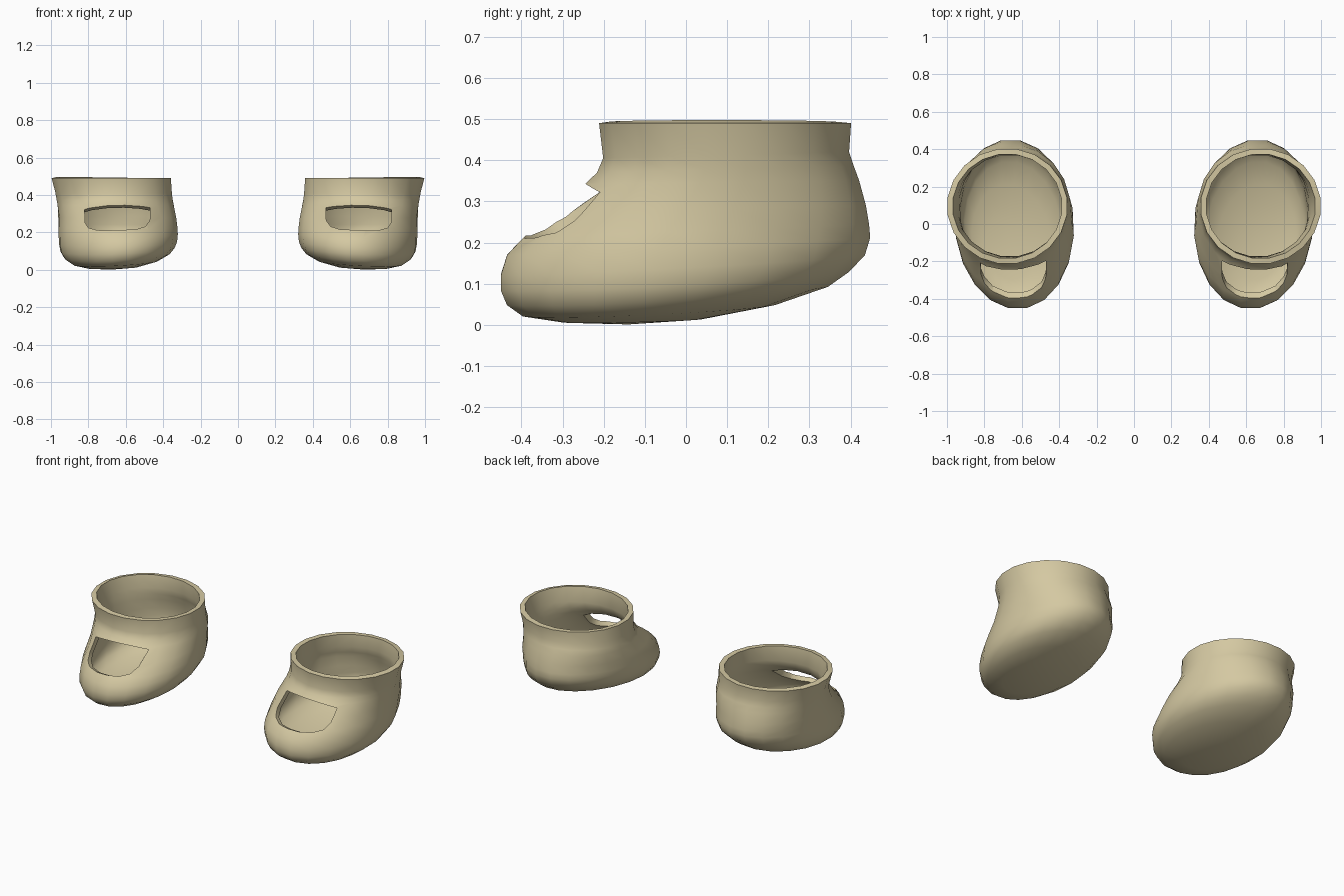
import bpy, bmesh, math
from mathutils import Vector

if "Cube" in bpy.data.objects:
    bpy.data.objects.remove(bpy.data.objects["Cube"])

tan = bpy.data.materials.new("tan_leather")
tan.diffuse_color = (0.66, 0.58, 0.36, 1)
tan.use_nodes = True
tan.node_tree.nodes["Principled BSDF"].inputs["Base Color"].default_value = tan.diffuse_color

SEGS = 20
# Bootie cross-sections, top to sole:
# front y, front z, back y, back z, inner x, outer x, sideways tilt
RINGS = [
    (-.215, .490, .405, .490, .355, 1.00, 0),
    (-.205, .405, .400, .420, .350, .980, 0),
    (-.220, .370, .412, .385, .346, .974, 0),
    (-.248, .343, .425, .350, .340, .968, 0),
    (-.330, .275, .442, .290, .330, .962, 0),
    (-.400, .212, .450, .245, .323, .960, 0),
    (-.440, .170, .453, .212, .321, .960, .003),
    (-.455, .122, .440, .170, .325, .958, .008),
    (-.455, .085, .400, .130, .338, .950, .013),
    (-.440, .050, .350, .095, .365, .928, .015),
    (-.400, .022, .220, .050, .430, .880, .012),
    (-.300, .006, .040, .014, .540, .800, .004),
]


def mesh_object(name, bm):
    me = bpy.data.meshes.new(name)
    bm.to_mesh(me)
    bm.free()
    me.materials.append(tan)
    ob = bpy.data.objects.new(name, me)
    bpy.context.collection.objects.link(ob)
    return ob


def bootie_skin():
    """Lofted outer skin, open at the ankle."""
    bm = bmesh.new()
    loops = []
    for yf, zf, yb, zb, xi, xo, tilt in RINGS:
        loop = []
        for i in range(SEGS):
            a = 2 * math.pi * (i + .5) / SEGS
            c, s = math.cos(a), math.sin(a)
            yaw = .02 * s if zf < .3 else 0
            loop.append(bm.verts.new((
                (xi + xo) / 2 + (xo - xi) / 2 * c + yaw,
                (yf + yb) / 2 + (yb - yf) / 2 * s,
                (zf + zb) / 2 + (zb - zf) / 2 * s - tilt * c)))
        loops.append(loop)
    for up, low in zip(loops, loops[1:]):
        for i in range(SEGS):
            j = (i + 1) % SEGS
            bm.faces.new((up[i], low[i], low[j], up[j]))
    mid = bm.verts.new((.68, -.14, .001))
    for i in range(SEGS):
        bm.faces.new((loops[-1][i], mid, loops[-1][(i + 1) % SEGS]))
    return mesh_object("right_bootie", bm)


def toe_cutter():
    """Half-moon prism leaning forward and up through the instep."""
    outline = [(-.175, .222), (-.173, .12), (-.15, .072), (-.10, .042),
               (-.03, .031), (.04, .031), (.11, .045), (.155, .075),
               (.173, .12), (.175, .208), (0, .214)]
    axis = Vector((0, -.91, .41)).normalized()
    up = Vector((0, .41, .91)).normalized()
    bm = bmesh.new()
    ends = [[bm.verts.new(Vector((.645 + x, 0, 0)) + axis * u + up * v)
             for x, v in outline] for u in (.2, .65)]
    n = len(outline)
    bm.faces.new(ends[0])
    bm.faces.new(ends[1])
    for i in range(n):
        j = (i + 1) % n
        bm.faces.new((ends[0][i], ends[0][j], ends[1][j], ends[1][i]))
    bmesh.ops.recalc_face_normals(bm, faces=bm.faces)
    return mesh_object("toe_opening_cutter", bm)


# Right bootie: wall thickness, then the toe opening
right = bootie_skin()
cutter = toe_cutter()
wall = right.modifiers.new("wall", 'SOLIDIFY')
wall.thickness = .03
wall.offset = -1
cut = right.modifiers.new("toe_opening", 'BOOLEAN')
cut.operation = 'DIFFERENCE'
cut.solver = 'EXACT'
cut.object = cutter
bpy.context.view_layer.update()
done = bpy.data.meshes.new_from_object(
    right.evaluated_get(bpy.context.evaluated_depsgraph_get()))
right.modifiers.clear()
right.data = done
bpy.data.objects.remove(cutter)

# Left bootie: mirrored copy
bm = bmesh.new()
bm.from_mesh(done)
for v in bm.verts:
    v.co.x = -v.co.x
bmesh.ops.reverse_faces(bm, faces=bm.faces)
left = mesh_object("left_bootie", bm)

# Smooth shading with crisp rims
for ob in (right, left):
    bpy.ops.object.select_all(action='DESELECT')
    ob.select_set(True)
    bpy.context.view_layer.objects.active = ob
    bpy.ops.object.shade_smooth_by_angle(angle=math.radians(40))
